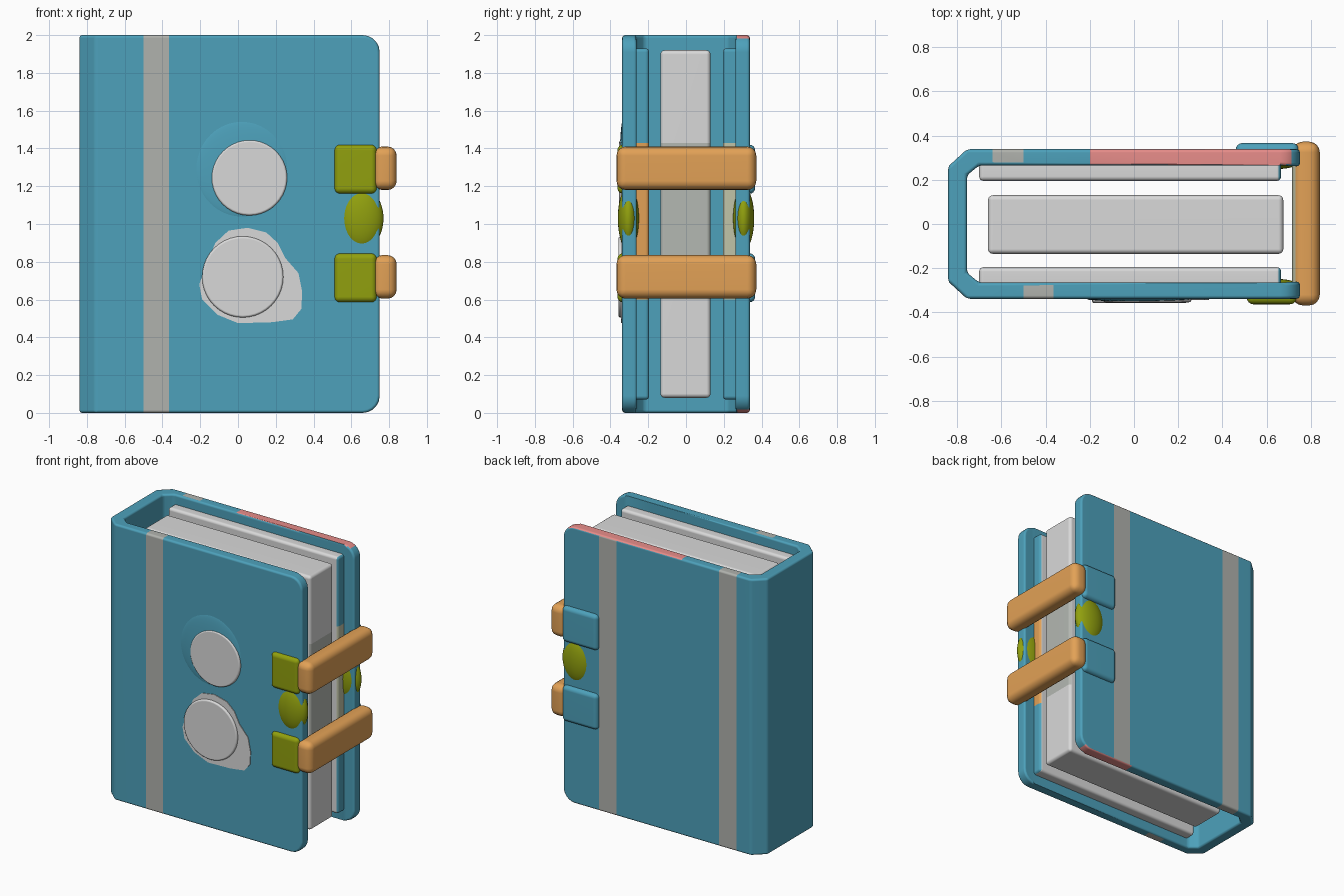
import bpy, bmesh, math
from mathutils import Vector

if "Cube" in bpy.data.objects:
    bpy.data.objects.remove(bpy.data.objects["Cube"])


def srgb(r, g, b):
    f = lambda c: c / 12.92 if c <= 0.04045 else ((c + 0.055) / 1.055) ** 2.4
    return (f(r / 255), f(g / 255), f(b / 255), 1.0)


def material(name, *rgb):
    m = bpy.data.materials.new(name)
    m.diffuse_color = srgb(*rgb)
    m.use_nodes = True
    m.node_tree.nodes["Principled BSDF"].inputs["Base Color"].default_value = m.diffuse_color
    return m


BLUE = material("cover blue", 77, 161, 187)
WHITE = material("paper white", 217, 217, 217)
GREY = material("stripe grey", 176, 178, 173)
ORANGE = material("strap orange", 226, 161, 86)
OLIVE = material("olive green", 145, 160, 14)
PINK = material("edge pink", 232, 141, 138)
CREAM = material("strap lining cream", 193, 196, 168)
SHADE = material("page grey", 180, 184, 178)


def finish(name, bm, mats, rule=None, cuts_x=(), cuts_z=()):
    """Cut the mesh along the given planes, colour it by rule and smooth it."""
    for cuts, axis in ((cuts_x, Vector((1, 0, 0))), (cuts_z, Vector((0, 0, 1)))):
        for c in cuts:
            bmesh.ops.bisect_plane(bm, geom=bm.verts[:] + bm.edges[:] + bm.faces[:],
                                   plane_co=axis * c, plane_no=axis)
    bmesh.ops.recalc_face_normals(bm, faces=bm.faces[:])
    bm.normal_update()
    if rule:
        for f in bm.faces:
            f.material_index = rule(f.calc_center_median(), f.normal)
    me = bpy.data.meshes.new(name)
    bm.to_mesh(me)
    bm.free()
    for m in mats:
        me.materials.append(m)
    ob = bpy.data.objects.new(name, me)
    bpy.context.collection.objects.link(ob)
    bpy.ops.object.select_all(action='DESELECT')
    ob.select_set(True)
    bpy.context.view_layer.objects.active = ob
    bpy.ops.object.shade_smooth_by_angle(angle=math.radians(40))
    ob.modifiers.new("weighted normals", 'WEIGHTED_NORMAL').keep_sharp = True
    return ob


def round_edges(bm, offset, segments=4):
    edges = [e for e in bm.edges if e.calc_face_angle(0) > 0.5]
    bmesh.ops.bevel(bm, geom=edges, offset=offset, segments=segments,
                    profile=0.5, affect='EDGES', clamp_overlap=True)


def prism(points, direction):
    """Closed prism from a list of 3D outline points swept along a direction."""
    bm = bmesh.new()
    face = bm.faces.new([bm.verts.new(p) for p in points])
    ext = bmesh.ops.extrude_face_region(bm, geom=[face])
    bmesh.ops.translate(bm, vec=direction,
                        verts=[v for v in ext['geom'] if isinstance(v, bmesh.types.BMVert)])
    bmesh.ops.recalc_face_normals(bm, faces=bm.faces[:])
    return bm


def box(x, y, z, bevel):
    bm = prism([(x[0], y[0], z[0]), (x[1], y[0], z[0]),
                (x[1], y[1], z[0]), (x[0], y[1], z[0])], (0, 0, z[1] - z[0]))
    round_edges(bm, bevel)
    return bm


def ball(center, radii):
    bm = bmesh.new()
    bmesh.ops.create_uvsphere(bm, u_segments=40, v_segments=24, radius=1)
    bmesh.ops.scale(bm, vec=radii, verts=bm.verts)
    bmesh.ops.translate(bm, vec=center, verts=bm.verts)
    return bm


# Cover: one C-shaped profile (both boards and the spine) swept upwards
half = [(0.75, -0.26), (0.75, -0.338), (-0.755, -0.338), (-0.84, -0.26)]
inner = [(-0.755, -0.22), (-0.70, -0.265), (0.66, -0.265)]
outline = (half + [(x, -y) for x, y in reversed(half)]
           + [(x, -y) for x, y in reversed(inner)] + inner)
cover = prism([(x, y, 0) for x, y in outline], (0, 0, 2))
corners = [e for e in cover.edges
           if all(v.co.x > 0.74 for v in e.verts)
           and abs(e.verts[0].co.z - e.verts[1].co.z) < 0.01]
bmesh.ops.bevel(cover, geom=corners, offset=0.09, segments=5, profile=0.5, affect='EDGES')
round_edges(cover, 0.022, 3)


def cover_rule(c, n):
    if c.y > 0.27 and abs(n.z) > 0.5 and (-0.2 if c.z > 1 else 0.3) < c.x < 0.72:
        return 2
    front = c.y < -0.28 and -0.5 < c.x < -0.365
    back = c.y > 0.28 and (0.32 < c.x < 0.46 or -0.64 < c.x < -0.5)
    return 1 if front or back else 0


finish("cover", cover, [BLUE, GREY, PINK], cover_rule,
       cuts_x=(-0.64, -0.5, -0.365, -0.2, 0.3, 0.32, 0.46))

# Page block, greyer on the fore edge behind the straps
finish("pages", box((-0.66, 0.675), (-0.135, 0.13), (0.08, 1.92), 0.022), [WHITE, SHADE],
       lambda c, n: 1 if n.x > 0.3 and 0.6 < c.z < 1.43 else 0, cuts_z=(0.6, 1.43))

# Endpapers inside both boards
for side, s, mid in (("front", -1, ORANGE), ("back", 1, CREAM)):
    y = sorted((s * 0.195, s * 0.28))
    finish(side + "_endpaper", box((-0.70, 0.665), y, (0.07, 1.93), 0.02), [WHITE, BLUE, mid],
           lambda c, n: 0 if n.x < 0.3 else (2 if 0.6 < c.z < 1.43 else 1),
           cuts_z=(0.6, 1.43))

# Two straps over the fore edge, with an olive tab in front and a blue one behind
for name, z in (("lower", (0.605, 0.835)), ("upper", (1.18, 1.41))):
    finish(name + "_strap", box((0.715, 0.84), (-0.368, 0.372), z, 0.048), [ORANGE, CREAM],
           lambda c, n: 1 if n.x < -0.6 and abs(c.y) < 0.3 else 0)
    wide = (z[0] - 0.02, z[1] + 0.01)
    finish(name + "_front_tab", box((0.51, 0.735), (-0.363, -0.29), wide, 0.03), [OLIVE])
    finish(name + "_back_tab", box((0.46, 0.745), (0.29, 0.366), wide, 0.03), [BLUE])

# Olive studs between the straps, on both boards
for side, s in (("front", -1), ("back", 1)):
    finish(side + "_stud", ball((0.655, s * 0.305, 1.03), (0.115, 0.056, 0.165)), [OLIVE])

# Front emblem: soft blue swell, round upper disc, lower shape with a disc on it
finish("emblem_swell", ball((0.02, -0.333, 1.29), (0.25, 0.019, 0.26)), [BLUE])


def disc(name, cx, cz, r, y):
    pts = [(cx + r * math.cos(a * math.tau / 40), -0.30, cz + r * math.sin(a * math.tau / 40))
           for a in range(40)]
    bm = prism(pts, (0, y + 0.30, 0))
    round_edges(bm, 0.012, 3)
    finish(name, bm, [WHITE])


disc("upper_disc", 0.06, 1.245, 0.2, -0.354)
disc("lower_disc", 0.025, 0.72, 0.215, -0.358)
shape = [(0.05, 0.98), (0.15, 0.955), (0.21, 0.90), (0.25, 0.82), (0.32, 0.74), (0.34, 0.64),
         (0.335, 0.55), (0.29, 0.495), (0.18, 0.48), (0.0, 0.475), (-0.11, 0.52),
         (-0.19, 0.60), (-0.205, 0.68), (-0.17, 0.78), (-0.12, 0.90), (-0.05, 0.965)]
finish("lower_emblem", prism([(x, -0.30, z) for x, z in shape], (0, -0.043, 0)), [WHITE])
